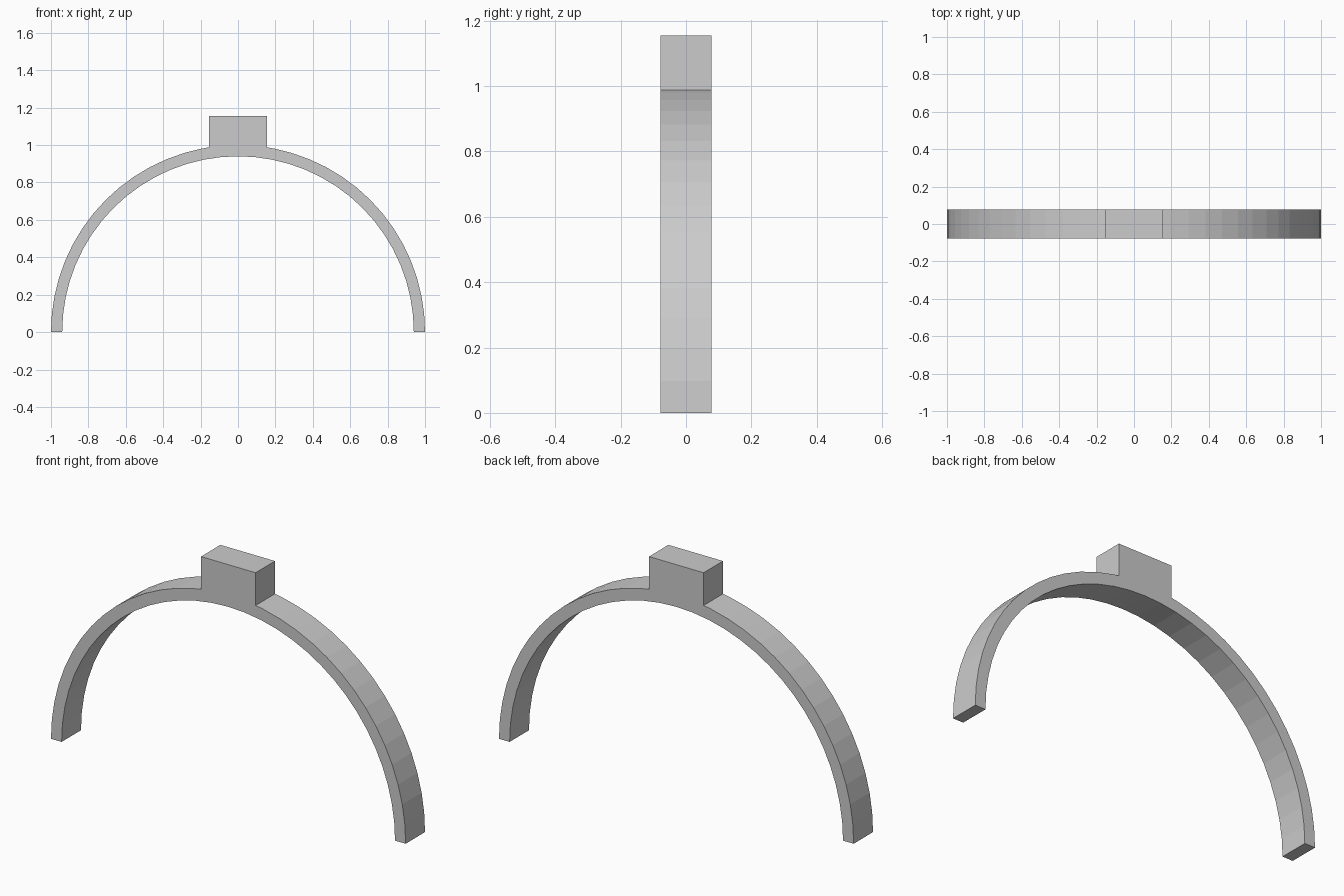
import bpy, bmesh, math

if "Cube" in bpy.data.objects:
    bpy.data.objects.remove(bpy.data.objects["Cube"])

SEGS = 32            # facets along the half ring
R_OUT, R_IN = 1.0, 0.94
HALF_DEPTH = 0.078
BLOCK_X, BLOCK_TOP = 0.154, 1.155


def arc(radius):
    return [(radius * math.cos(math.pi * i / SEGS), radius * math.sin(math.pi * i / SEGS))
            for i in range(SEGS + 1)]


# Outline: outer arc interrupted by the block on top, then back along the inner arc
outer = arc(R_OUT)
foot_z = math.sqrt(R_OUT ** 2 - BLOCK_X ** 2)
right = [p for p in outer if p[0] > BLOCK_X] + [(BLOCK_X, foot_z), (BLOCK_X, BLOCK_TOP)]
left = [(-x, z) for x, z in reversed(right)]
outline = right + left + arc(R_IN)[::-1]

# Arch with block, extruded through its depth
bm = bmesh.new()
face = bm.faces.new([bm.verts.new((x, -HALF_DEPTH, z)) for x, z in outline])
result = bmesh.ops.extrude_face_region(bm, geom=[face], use_keep_orig=True)
moved = [g for g in result["geom"] if isinstance(g, bmesh.types.BMVert)]
bmesh.ops.translate(bm, verts=moved, vec=(0, 2 * HALF_DEPTH, 0))
bmesh.ops.recalc_face_normals(bm, faces=bm.faces)

mesh = bpy.data.meshes.new("arch_with_block")
bm.to_mesh(mesh)
bm.free()
bpy.context.collection.objects.link(bpy.data.objects.new("arch_with_block", mesh))
